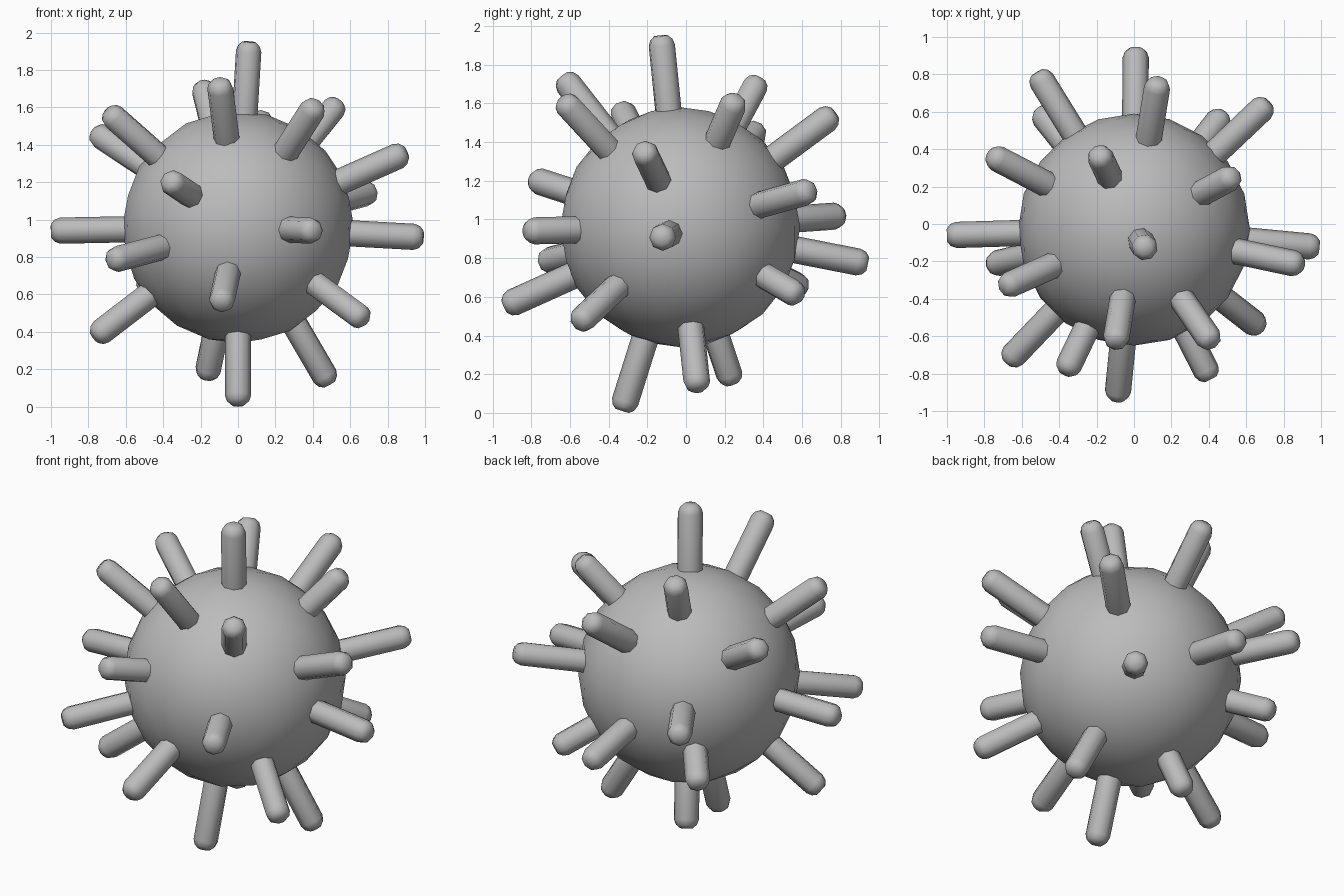
import bpy
import bmesh
import math
from mathutils import Vector

if "Cube" in bpy.data.objects:
    bpy.data.objects.remove(bpy.data.objects["Cube"])

CENTRE = Vector((0.0, -0.03, 0.96))
RADIUS = 0.62
SIDES = 8

grey = bpy.data.materials.new("plain grey")
grey.diffuse_color = (0.5, 0.5, 0.5, 1)
grey.use_nodes = True
grey.node_tree.nodes["Principled BSDF"].inputs["Base Color"].default_value = grey.diffuse_color


def finish(obj, angle):
    obj.data.materials.append(grey)
    bpy.ops.object.select_all(action='DESELECT')
    obj.select_set(True)
    bpy.context.view_layer.objects.active = obj
    bpy.ops.object.shade_smooth_by_angle(angle=math.radians(angle))


# Round body
bpy.ops.mesh.primitive_ico_sphere_add(subdivisions=3, radius=RADIUS, location=CENTRE)
body = bpy.context.object
body.name = "body"
finish(body, 60)


# Rod with a rounded end, pointing straight out from the body
def spike(name, tip):
    out = Vector(tip) - CENTRE
    length = out.length
    profile = [(0.07, 0.52), (0.07, length - 0.05),
               (0.059, length - 0.02), (0.036, length)]
    bm = bmesh.new()
    rings = []
    for r, z in profile:
        rings.append([bm.verts.new((r * math.cos(math.tau * i / SIDES),
                                    r * math.sin(math.tau * i / SIDES), z))
                      for i in range(SIDES)])
    for low, high in zip(rings, rings[1:]):
        for i in range(SIDES):
            j = (i + 1) % SIDES
            bm.faces.new((low[i], low[j], high[j], high[i]))
    bm.faces.new(rings[-1])
    bm.faces.new(rings[0][::-1])
    mesh = bpy.data.meshes.new(name)
    bm.to_mesh(mesh)
    bm.free()
    obj = bpy.data.objects.new(name, mesh)
    bpy.context.collection.objects.link(obj)
    obj.location = CENTRE
    obj.rotation_euler = out.to_track_quat('Z', 'Y').to_euler()
    finish(obj, 50)


# Outer end of every spike
TIPS = [
    # top and upper ring
    (0.06, -0.13, 1.95), (-0.10, -0.64, 1.74), (-0.19, 0.38, 1.73),
    (0.54, 0.26, 1.63), (0.42, -0.64, 1.62), (-0.70, -0.34, 1.58),
    (-0.77, 0.37, 1.47), (0.13, 0.77, 1.55), (0.90, -0.22, 1.36),
    # middle
    (-0.37, -0.80, 1.21), (0.72, 0.65, 1.15), (-0.52, 0.81, 1.02),
    (-1.00, -0.06, 0.94), (0.99, -0.125, 0.905), (0.41, -0.83, 0.94),
    (-0.68, -0.74, 0.78), (0.01, 0.94, 0.77),
    # lower ring and bottom
    (-0.51, 0.61, 0.64), (0.48, 0.59, 0.60), (-0.09, -0.94, 0.55),
    (0.68, -0.56, 0.46), (-0.77, -0.22, 0.37), (-0.17, 0.24, 0.15),
    (0.49, 0.06, 0.12), (0.00, -0.33, 0.01),
]
for n, tip in enumerate(TIPS, 1):
    spike(f"spike_{n:02d}", tip)
